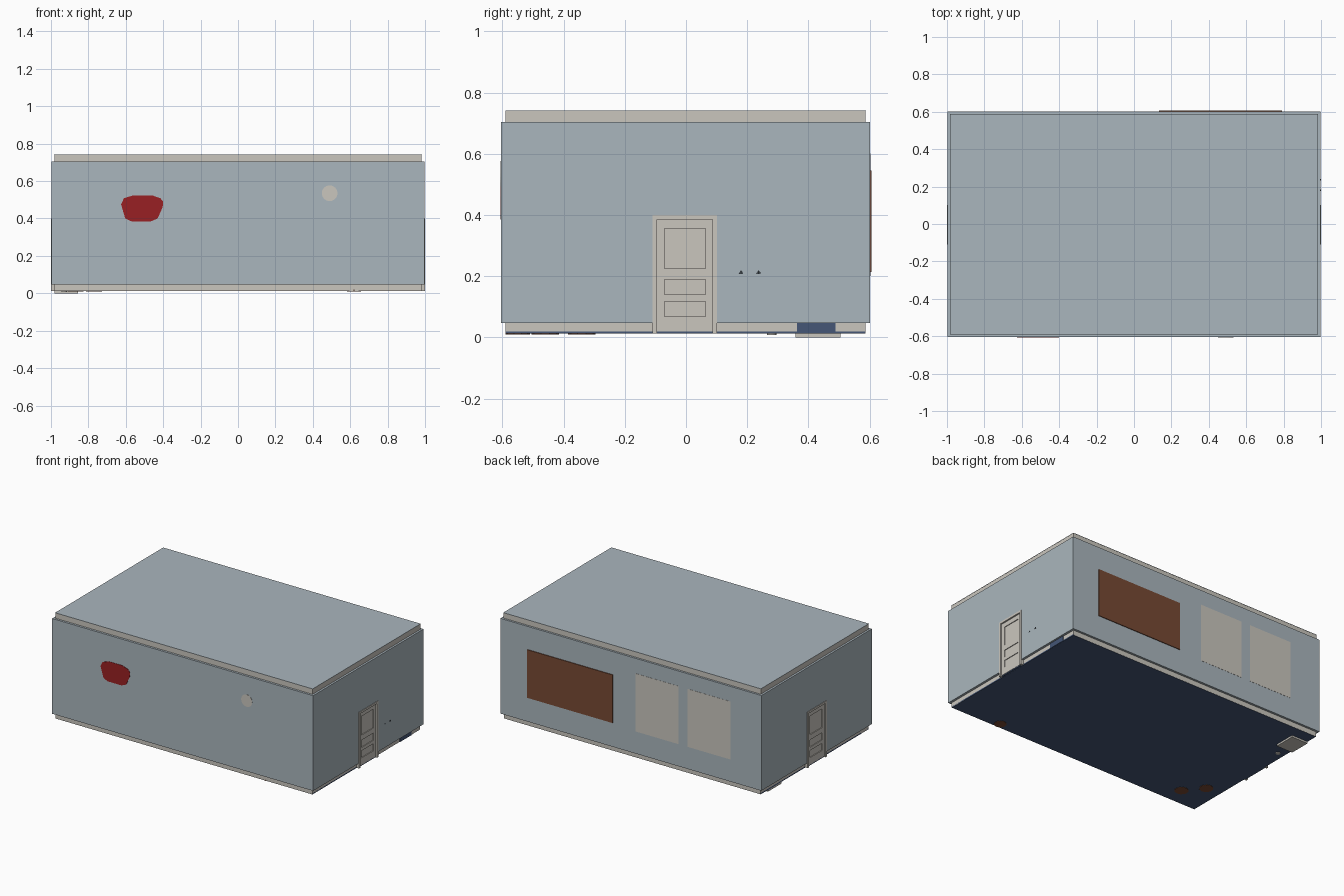
import bpy, bmesh, math
from mathutils import Matrix

if "Cube" in bpy.data.objects:
    bpy.data.objects.remove(bpy.data.objects["Cube"])

def mat(name, *rgb):
    m = bpy.data.materials.new(name)
    m.diffuse_color = (*rgb, 1)
    m.use_nodes = True
    m.node_tree.nodes["Principled BSDF"].inputs["Base Color"].default_value = m.diffuse_color
    return m

WALL = mat("wall_blue_grey", 0.402, 0.468, 0.509)
CREAM = mat("cream_trim", 0.591, 0.565, 0.515)
RED = mat("deep_red", 0.314, 0.0144, 0.0168)
BROWN = mat("wood_brown", 0.184, 0.067, 0.034)
BLUE = mat("carpet_blue", 0.058, 0.093, 0.181)
DARK = mat("dark_metal", 0.06, 0.075, 0.09)

def finish(name, bm, m):
    bmesh.ops.recalc_face_normals(bm, faces=bm.faces[:])
    me = bpy.data.meshes.new(name)
    bm.to_mesh(me)
    bm.free()
    me.materials.append(m)
    ob = bpy.data.objects.new(name, me)
    bpy.context.collection.objects.link(ob)
    return ob

def add_box(bm, x0, x1, y0, y1, z0, z1):
    M = (Matrix.Translation(((x0 + x1) / 2, (y0 + y1) / 2, (z0 + z1) / 2))
         @ Matrix.Diagonal((abs(x1 - x0), y1 - y0, z1 - z0, 1)))
    bmesh.ops.create_cube(bm, size=1, matrix=M)

def boxes(name, m, *specs):
    bm = bmesh.new()
    for s in specs:
        add_box(bm, *s)
    return finish(name, bm, m)

def prism(name, m, pts, y0, y1):
    """Extrude an x-z outline along y."""
    bm = bmesh.new()
    f = bm.faces.new([bm.verts.new((x, y0, z)) for x, z in pts])
    r = bmesh.ops.extrude_face_region(bm, geom=[f])
    vs = [v for v in r["geom"] if isinstance(v, bmesh.types.BMVert)]
    bmesh.ops.translate(bm, verts=vs, vec=(0, y1 - y0, 0))
    return finish(name, bm, m)

def disc(name, m, x, y, r, z0, z1, n=16):
    bm = bmesh.new()
    bmesh.ops.create_cone(bm, cap_ends=True, segments=n, radius1=r, radius2=r, depth=z1 - z0,
                          matrix=Matrix.Translation((x, y, (z0 + z1) / 2)))
    return finish(name, bm, m)

def ring(name, m, X, Y0, Y1, z0, z1, t):
    """Rectangular trim running round the room."""
    return boxes(name, m, (-X, X, Y0, Y0 + t, z0, z1), (-X, X, Y1 - t, Y1, z0, z1),
                 (-X, -X + t, Y0 + t, Y1 - t, z0, z1), (X - t, X, Y0 + t, Y1 - t, z0, z1))

# room shell: outer wall faces and heights
X, YF, YB, T = 0.996, -0.604, 0.601, 0.02
Z0, Z1 = 0.047, 0.704
D0, D1, DT = -0.109, 0.101, 0.40          # door opening
boxes("front_wall", WALL, (-X, X, YF, YF + T, Z0, Z1))
boxes("back_wall", WALL, (-X, X, YB - T, YB, Z0, Z1))

# floor, skirting, crown trim and ceiling
boxes("floor", BLUE, (-0.98, 0.98, -0.588, 0.585, 0.012, 0.02))
ring("crown_trim", CREAM, 0.982, -0.589, 0.587, 0.68, 0.7395, 0.03)
boxes("ceiling", WALL, (-0.983, 0.983, -0.59, 0.588, 0.7395, 0.742))
B = 0.98
boxes("skirting_long", CREAM, (-B, B, -0.589, -0.569, 0.013, 0.08), (-B, B, 0.566, 0.586, 0.013, 0.08))

# side walls with matching doors on the left and right
for s, side in ((1, "right"), (-1, "left")):
    a, b = s * (X - T), s * X
    boxes(side + "_wall", WALL, (a, b, YF + T, D0, Z0, Z1), (a, b, D1, YB - T, Z0, Z1),
          (a, b, D0, D1, DT, Z1))
    boxes(side + "_skirting", CREAM, (s * 0.96, s * B, -0.569, D0, 0.013, 0.08),
          (s * 0.96, s * B, D1, 0.566, 0.013, 0.08))
    # door frame
    f0, f1, w = s * 0.965, s * 1.0, 0.014
    boxes(side + "_door_frame", CREAM, (f0, f1, D0, D0 + w, 0.013, DT),
          (f0, f1, D1 - w, D1, 0.013, DT), (f0, f1, D0 + w, D1 - w, DT - w, DT))
    # door leaf: backing plate with stiles and rails leaving three sunk panels
    l0, l1 = D0 + w, D1 - w
    p0, p1, q0, q1 = s * 0.976, s * 0.985, s * 0.972, s * 0.990
    specs = [(p0, p1, l0, l1, 0.02, DT - w), (q0, q1, l0, -0.07, 0.02, DT - w),
             (q0, q1, 0.063, l1, 0.02, DT - w)]
    for lo, hi in ((0.02, 0.068), (0.117, 0.14), (0.19, 0.225), (0.355, DT - w)):
        specs.append((q0, q1, -0.07, 0.063, lo, hi))
    boxes(side + "_door_leaf", CREAM, *specs)
    boxes(side + "_threshold", BLUE, (s * 0.965, s * 0.988, l0, l1, 0.013, 0.02))

# back wall board and two windows
boxes("wall_board", BROWN, (0.135, 0.79, 0.575, 0.606, 0.213, 0.545))
for i, (a, b) in enumerate(((-0.363, -0.037), (-0.761, -0.432))):
    boxes(f"window_{i + 1}", CREAM, (a, b, 0.575, 0.6022, 0.20, 0.60))

# front wall: red plaque and round clock back
prism("red_plaque", RED, [(-0.625, 0.475), (-0.61, 0.508), (-0.56, 0.524), (-0.46, 0.524),
                          (-0.415, 0.508), (-0.40, 0.49), (-0.403, 0.46), (-0.43, 0.40),
                          (-0.465, 0.385), (-0.57, 0.385), (-0.603, 0.40)], -0.606, -0.58)
prism("clock_back", CREAM, [(0.49 + 0.042 * math.cos(k * math.tau / 24),
                             0.535 + 0.042 * math.sin(k * math.tau / 24)) for k in range(24)],
      -0.6055, -0.58)

# pair of small hook tips on the right wall
for i, y in enumerate((0.18, 0.237)):
    bm = bmesh.new()
    bmesh.ops.create_cone(bm, cap_ends=True, segments=8, radius1=0.009, radius2=0.001, depth=0.026,
                          matrix=Matrix.Translation((0.991, y, 0.22)))
    finish(f"hook_{i + 1}", bm, DARK)

# blue block showing through the right skirting
boxes("blue_block", BLUE, (0.86, 0.984, 0.362, 0.488, 0.0125, 0.05))

# bits showing under the floor
boxes("base_plate", CREAM, (-0.98, -0.855, 0.357, 0.505, 0.0, 0.02))
disc("small_foot", CREAM, -0.93, 0.28, 0.015, 0.008, 0.02)
for i, (x, y, r) in enumerate(((0.62, -0.55, 0.04), (-0.77, -0.46, 0.045), (-0.87, -0.34, 0.045))):
    disc(f"brown_foot_{i + 1}", BROWN, x, y, r, 0.010, 0.02, 10)
